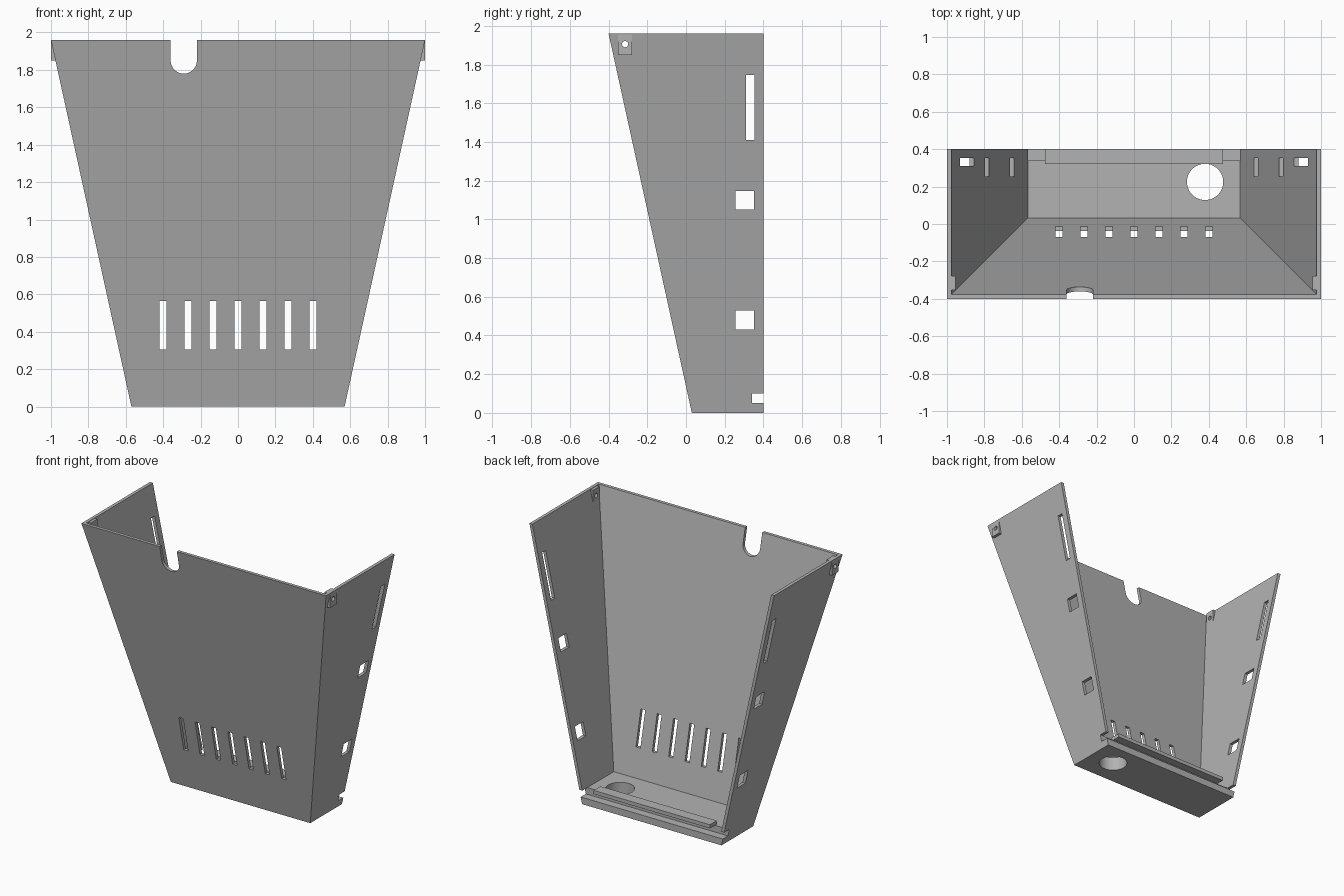
import bpy, bmesh, math
from mathutils import Matrix, Vector

cube = bpy.data.objects.get("Cube")
if cube:
    bpy.data.objects.remove(cube, do_unlink=True)

HEIGHT, SLOPE, WALL, FLOOR, BACK = 1.96, 0.2195, 0.024, 0.1, 0.4

grey = bpy.data.materials.new("plain grey")
grey.use_nodes = True
colour = (0.45, 0.45, 0.45, 1)
grey.diffuse_color = colour
grey.node_tree.nodes["Principled BSDF"].inputs["Base Color"].default_value = colour


def finish(name, bm):
    bmesh.ops.recalc_face_normals(bm, faces=bm.faces)
    mesh = bpy.data.meshes.new(name)
    bm.to_mesh(mesh)
    bm.free()
    mesh.materials.append(grey)
    obj = bpy.data.objects.new(name, mesh)
    bpy.context.collection.objects.link(obj)
    return obj


def box(name, low, high):
    low, high = Vector(low), Vector(high)
    bm = bmesh.new()
    bmesh.ops.create_cube(bm, size=1)
    for v in bm.verts:
        v.co = (low + high) / 2 + v.co * (high - low)
    return finish(name, bm)


def hopper(name, z0, z1, inset, back):
    """Solid flaring upward on its front and both sides, upright at the back."""
    bm = bmesh.new()
    rings = []
    for z in (z0, z1):
        x = 0.57 + SLOPE * z - inset
        y = 0.03 - SLOPE * z + inset
        rings.append([bm.verts.new((px, py, z)) for px, py in
                      ((-x, y), (x, y), (x, back), (-x, back))])
    a, b = rings
    bm.faces.new(a)
    bm.faces.new(b)
    for i in range(4):
        j = (i + 1) % 4
        bm.faces.new((a[i], a[j], b[j], b[i]))
    return finish(name, bm)


def cylinder(name, centre, radius, depth, axis):
    bm = bmesh.new()
    turn = Vector(axis).to_track_quat('Z', 'Y').to_matrix().to_4x4()
    bmesh.ops.create_cone(bm, cap_ends=True, segments=48, radius1=radius,
                          radius2=radius, depth=depth,
                          matrix=Matrix.Translation(centre) @ turn)
    return finish(name, bm)


def cut(target, cutter):
    mod = target.modifiers.new("cut", 'BOOLEAN')
    mod.operation = 'DIFFERENCE'
    mod.solver = 'EXACT'
    mod.object = cutter
    bpy.context.view_layer.update()
    graph = bpy.context.evaluated_depsgraph_get()
    mesh = bpy.data.meshes.new_from_object(target.evaluated_get(graph))
    target.modifiers.clear()
    target.data = mesh
    bpy.data.objects.remove(cutter, do_unlink=True)


# Tapered shell, open at the top and back
shell = hopper("tapered_shell", 0, HEIGHT, 0, BACK)
cut(shell, hopper("inside_cutter", FLOOR, HEIGHT + 0.2, WALL, 1))

# Groove along the rear edge of the floor
cut(shell, box("groove_cutter", (-1, 0.34, 0.05), (1, 0.6, FLOOR)))

# Row of vent slots in the front
for i in range(-3, 4):
    x = i * 0.1335
    cut(shell, box("vent_cutter", (x - 0.018, -0.6, 0.305), (x + 0.018, 0.1, 0.565)))

# Openings through both side walls: y range, z range
for y0, y1, z0, z1 in ((0.31, 0.353, 1.41, 1.745),
                       (0.255, 0.352, 1.05, 1.147),
                       (0.255, 0.352, 0.43, 0.53)):
    cut(shell, box("side_cutter", (-1.5, y0, z0), (1.5, y1, z1)))

# Round hole in the floor
cut(shell, cylinder("floor_cutter", (0.38, 0.225, 0), 0.097, 0.5, (0, 0, 1)))

# Round-bottomed notch in the front rim
bm = bmesh.new()
outline = [(-0.22, 2.2), (-0.36, 2.2)]
for i in range(25):
    a = math.pi * (1 + i / 24)
    outline.append((-0.29 + 0.07 * math.cos(a), 1.85 + 0.07 * math.sin(a)))
face = bm.faces.new([bm.verts.new((x, -0.6, z)) for x, z in outline])
swept = bmesh.ops.extrude_face_region(bm, geom=[face])["geom"]
bmesh.ops.translate(bm, vec=(0, 0.5, 0),
                    verts=[v for v in swept if isinstance(v, bmesh.types.BMVert)])
cut(shell, finish("notch_cutter", bm))

# Rear ledge overhanging the groove
box("rear_ledge", (-0.475, 0.32, FLOOR), (0.475, BACK, 0.127))

# Upright mounting tabs at the front top corners, drilled sideways with the wall
tabs = []
for side, name in ((1, "left_mounting_tab"), (-1, "right_mounting_tab")):
    xs = sorted((side * 0.955, side * 0.999))
    tabs.append(box(name, (xs[0], -0.352, 1.85), (xs[1], -0.278, 1.957)))
for part in tabs + [shell]:
    cut(part, cylinder("screw_cutter", (0, -0.315, 1.905), 0.016, 3, (1, 0, 0)))

# Smooth the round cut-outs, keep the plate edges crisp
for part in tabs + [shell]:
    bpy.ops.object.select_all(action='DESELECT')
    part.select_set(True)
    bpy.context.view_layer.objects.active = part
    bpy.ops.object.shade_smooth_by_angle(angle=math.radians(12))
